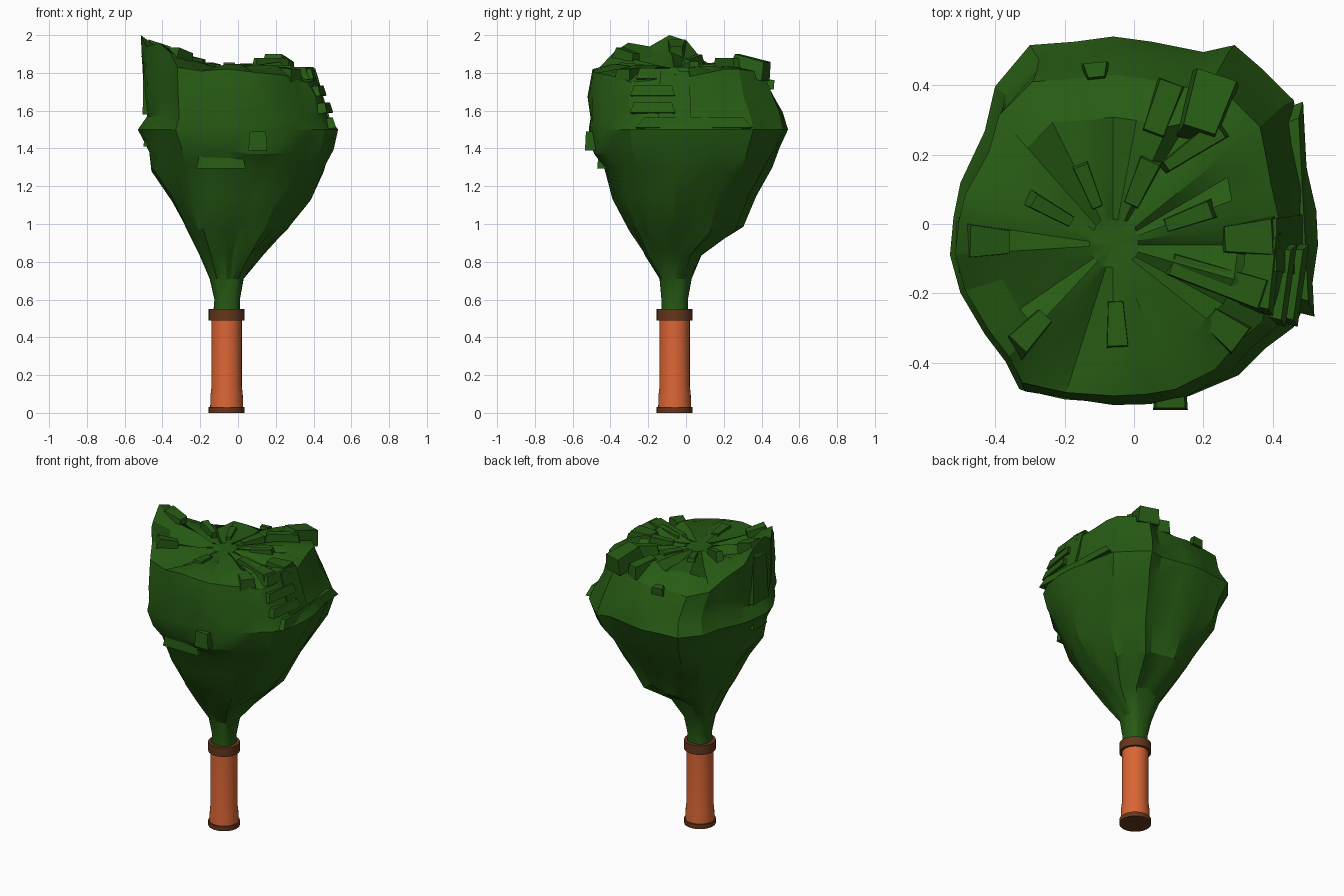
import bpy, bmesh, math, random
from mathutils import Matrix, Vector

if "Cube" in bpy.data.objects:
    bpy.data.objects.remove(bpy.data.objects["Cube"])
random.seed(4)
A = -0.06  # trunk axis sits at x = y = A


def mat(name, c):
    m = bpy.data.materials.new(name)
    m.diffuse_color = (*c, 1)
    m.use_nodes = True
    m.node_tree.nodes["Principled BSDF"].inputs["Base Color"].default_value = m.diffuse_color
    return m


GREEN = mat("leaf green", (0.02, 0.105, 0.007))
CLAY = mat("clay", (0.70, 0.13, 0.035))
BROWN = mat("brown", (0.13, 0.038, 0.012))


def finish(bm, name, m, angle=30):
    bmesh.ops.recalc_face_normals(bm, faces=bm.faces[:])
    me = bpy.data.meshes.new(name)
    bm.to_mesh(me)
    bm.free()
    ob = bpy.data.objects.new(name, me)
    bpy.context.collection.objects.link(ob)
    me.materials.append(m)
    bpy.ops.object.select_all(action='DESELECT')
    ob.select_set(True)
    bpy.context.view_layer.objects.active = ob
    bpy.ops.object.shade_smooth_by_angle(angle=math.radians(angle))
    return ob


def loft(bm, rings):
    rows = [[bm.verts.new(p) for p in r] for r in rings]
    n = len(rows[0])
    for a, b in zip(rows, rows[1:]):
        for i in range(n):
            bm.faces.new((a[i], a[(i + 1) % n], b[(i + 1) % n], b[i]))
    return rows


def turned(name, profile, m, n=32):
    bm = bmesh.new()
    rows = loft(bm, [[(A + r * math.cos(2 * math.pi * i / n), A + r * math.sin(2 * math.pi * i / n), z)
                      for i in range(n)] for r, z in profile])
    bm.faces.new(rows[0])
    bm.faces.new(rows[-1])
    return finish(bm, name, m)


# Trunk and its two bands
turned("trunk", [(0.088, 0.01), (0.085, 0.1), (0.08, 0.14), (0.08, 0.52)], CLAY)
turned("base_band", [(0.095, 0), (0.095, 0.03)], BROWN)
turned("top_band", [(0.095, 0.49), (0.095, 0.55)], BROWN)

# Foliage: plan outline (x, y, rim height), counterclockwise from the right
plan = [(.53, -.06, 1.79), (.525, .04, 1.78), (.5, .15, 1.8), (.48, .26, 1.82), (.46, .36, 1.82),
        (.37, .45, 1.81), (.29, .52, 1.80), (.2, .5, 1.76), (.05, .53, 1.74), (-.06, .545, 1.74),
        (-.17, .53, 1.74), (-.3, .52, 1.73), (-.4, .4, 1.75), (-.43, .27, 1.80), (-.5, .12, 1.87),
        (-.52, .02, 1.97), (-.53, -.09, 2.0), (-.5, -.2, 1.94), (-.43, -.32, 1.96), (-.37, -.4, 1.91),
        (-.33, -.48, 1.83), (-.2, -.51, 1.81), (-.06, -.52, 1.82), (.06, -.515, 1.81), (.16, -.5, 1.80),
        (.3, -.44, 1.79), (.38, -.36, 1.77), (.46, -.3, 1.75), (.51, -.2, 1.76)]
# Height and extents: left, right, front, back
levels = [(.54, -.13, .01, -.13, .01), (.6, -.125, .01, -.13, .01), (.71, -.15, .03, -.14, .03),
          (.85, -.2, .13, -.22, .09), (.98, -.27, .27, -.3, .29), (1.14, -.36, .37, -.39, .36),
          (1.29, -.46, .45, -.43, .45), (1.39, -.47, .5, -.49, .49), (1.5, -.53, .53, -.515, .54),
          (1.58, -.49, .49, -.515, .51), (1.67, -.5, .46, -.515, .475)]


def ring_point(p, ext, t=1):
    # t = 1 keeps the lumpy outline, t = 0 gives a plain rounded square
    l, r, f, b = ext
    u, v = p[0] - A, p[1] - A
    u /= .59 if u > 0 else .47
    v /= .605 if v > 0 else .46
    s = t + (1 - t) / (abs(u) ** 2.6 + abs(v) ** 2.6) ** (1 / 2.6)
    x = A + u * s * (r - A if u > 0 else A - l)
    y = A + v * s * (b - A if v > 0 else A - f)
    return x, y


rings = []
for k, (z, *ext) in enumerate(levels):
    rg = []
    for p in plan:
        x, y = ring_point(p, ext, min(1, max(0, (z - .7) / .75)))
        j = 0.02 if 3 <= k <= 10 and k != 8 else 0
        s = 1 + random.uniform(-1.6, 1) * j * (2 if k < 6 else 1)
        rg.append((A + (x - A) * s, A + (y - A) * s, z + random.uniform(-j, j)))
    rings.append(rg)
for frac, ease in ((1, 1), (.75, .5), (.4, .2), (.15, .05)):
    rg = []
    for i, p in enumerate(plan):
        x, y = ring_point(p, (-.515, .42, -.495, .43))
        pleat = random.uniform(-.012, .012) + (.014 if i % 3 else -.022) if .2 < frac < 1 else 0
        e = ease if p[2] > 1.825 or frac == 1 else ease * .3
        rg.append((A + (x - A) * frac, A + (y - A) * frac, 1.825 + (p[2] - 1.825) * e + pleat))
    rings.append(rg)
bm = bmesh.new()
rows = loft(bm, rings)
bm.faces.new(rows[0])
c = bm.verts.new((A, A, 1.82))
for i, v in enumerate(rows[-1]):
    bm.faces.new((v, rows[-1][(i + 1) % len(plan)], c))
finish(bm, "foliage", GREEN, 26)


# Blocky leaf clumps: tapered boxes pointing away from the axis
def clump(name, x, y, z, length, width, height, tilt=0, taper=.7, turn=None):
    bm = bmesh.new()
    bmesh.ops.create_cube(bm, size=1)
    for v in bm.verts:
        if v.co.x < 0:
            v.co.y *= taper
        if v.co.z > 0:
            v.co.x *= .85
            v.co.y *= .85
    a = math.atan2(y - A, x - A) if turn is None else math.radians(turn)
    M = (Matrix.Translation(Vector((x, y, z))) @ Matrix.Rotation(a, 4, 'Z')
         @ Matrix.Rotation(-math.radians(tilt), 4, 'Y') @ Matrix.Diagonal((length, width, height, 1)))
    bm.transform(M)
    finish(bm, name, GREEN)


# Clumps on the crown
crown = [(-.43, -.05, 1.91, .14, .11, .1, 18), (-.24, .04, 1.85, .15, .05, .07, 12),
         (-.13, .11, 1.82, .15, .05, .06, 5), (-.11, .44, 1.74, .05, .08, .05, -10),
         (.16, .02, 1.82, .16, .06, .06, 8), (-.05, -.29, 1.82, .15, .07, .06, 5),
         (.26, -.3, 1.79, .13, .1, .07, -5), (-.3, -.31, 1.89, .14, .08, .06, 15),
         (.33, -.04, 1.80, .16, .12, .06, 0), (.24, -.16, 1.80, .32, .1, .06, 0),
         (.02, .12, 1.82, .16, .07, .05, 5)]
for i, p in enumerate(crown):
    clump(f"crown_clump_{i + 1}", *p)
clump("back_crown_block", .21, .34, 1.83, .2, .14, .1, -14, .8, 72)
clump("back_crown_slab", .08, .33, 1.80, .18, .08, .08, -8, .9, 70)
clump("back_crown_wedge", .17, .22, 1.84, .22, .07, .08, 0, .5, 35)

# Stacked ledges and a flat ridge on the right side
for i, (x, y, z, w, turn) in enumerate([(.45, .04, 1.53, .62, 3), (.435, -.17, 1.61, .24, -8),
                                        (.40, -.17, 1.70, .24, -8), (.36, -.14, 1.79, .24, -6)]):
    clump(f"right_ledge_{i + 1}", x, y, z, .1, w, .055, 8, .9, turn)
clump("right_ridge", .43, -.06, 1.65, .06, .18, .32, 16, .9, 0)

# Clumps on the front and left
clump("front_block", .105, -.5, 1.44, .07, .1, .1, 0, .9, -90)
clump("front_shelf", -.09, -.42, 1.34, .1, .26, .09, 0, .9, -90)
clump("front_bulge", -.02, -.465, 1.6, .07, .24, .3, 0, .9, -90)
clump("left_block", -.46, -.06, 1.46, .08, .14, .1, 0, .9, 180)
clump("left_ridge", -.47, -.06, 1.72, .07, .16, .28, 0, .9, 180)
